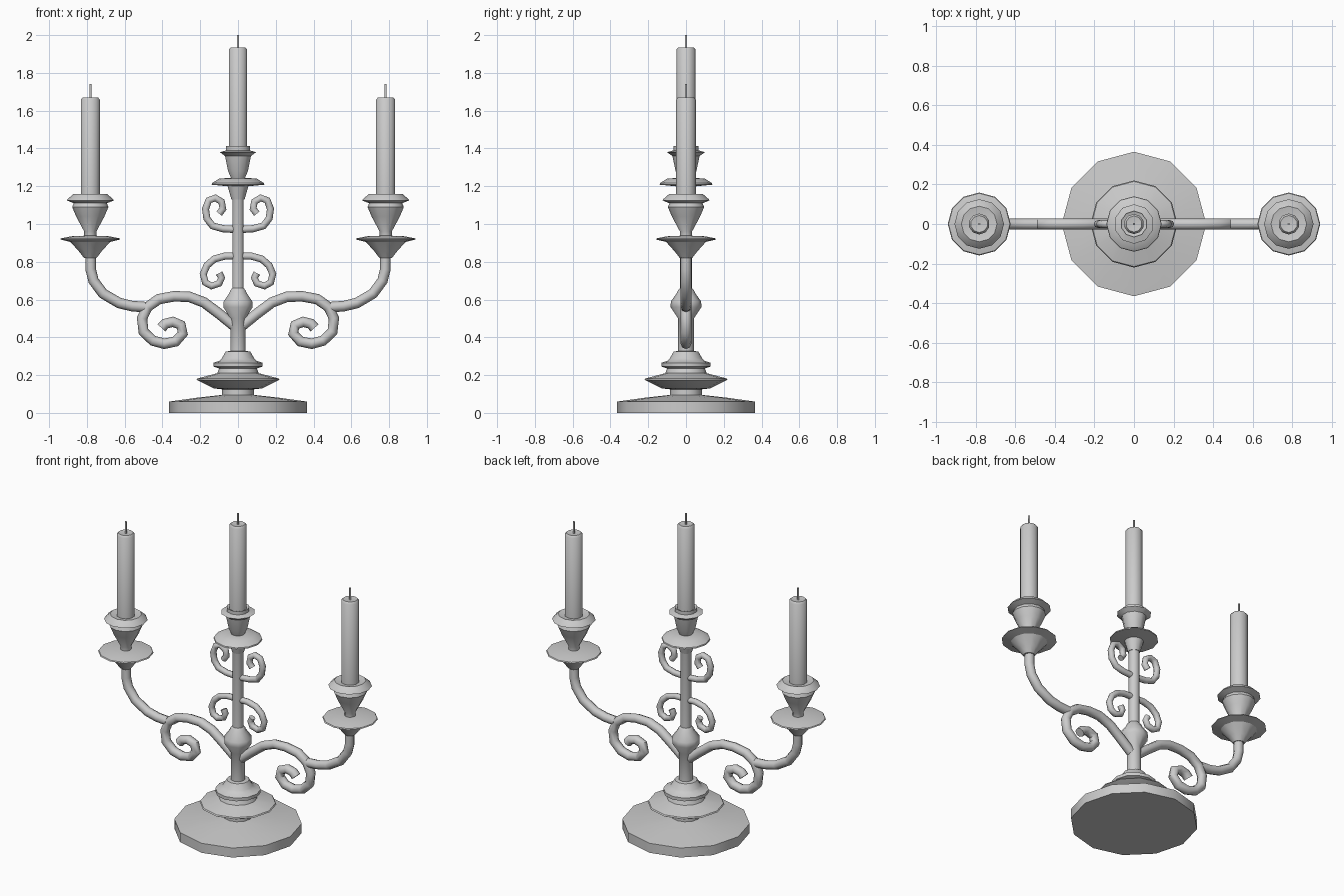
import bpy, bmesh, math


def smooth(ob, angle):
    bpy.ops.object.select_all(action='DESELECT')
    ob.select_set(True)
    bpy.context.view_layer.objects.active = ob
    bpy.ops.object.shade_smooth_by_angle(angle=math.radians(angle))


def lathe(name, profile, sides=12, x=0.0, angle=35):
    """Closed turned part from (radius, height) pairs, bottom to top."""
    bm = bmesh.new()
    rings = []
    for r, z in profile:
        rings.append([bm.verts.new((r * math.sin(2 * math.pi * i / sides),
                                    r * math.cos(2 * math.pi * i / sides), z))
                      for i in range(sides)])
    for a, b in zip(rings, rings[1:]):
        for i in range(sides):
            j = (i + 1) % sides
            bm.faces.new((a[i], a[j], b[j], b[i]))
    bm.faces.new(rings[0])
    bm.faces.new(rings[-1])
    bmesh.ops.recalc_face_normals(bm, faces=bm.faces)
    me = bpy.data.meshes.new(name)
    bm.to_mesh(me)
    bm.free()
    ob = bpy.data.objects.new(name, me)
    ob.location.x = x
    bpy.context.collection.objects.link(ob)
    smooth(ob, angle)
    return ob


def tube(name, path, radius, side):
    """Round bar along (x, z) points, mirrored by side = +1 / -1."""
    cu = bpy.data.curves.new(name, 'CURVE')
    cu.dimensions = '3D'
    cu.bevel_depth = radius
    cu.bevel_resolution = 2
    cu.use_fill_caps = True
    sp = cu.splines.new('POLY')
    sp.points.add(len(path) - 1)
    for p, (x, z) in zip(sp.points, path):
        p.co = (side * x, 0, z, 1)
    ob = bpy.data.objects.new(name, cu)
    bpy.context.collection.objects.link(ob)
    bpy.ops.object.select_all(action='DESELECT')
    ob.select_set(True)
    bpy.context.view_layer.objects.active = ob
    bpy.ops.object.convert(target='MESH')
    smooth(bpy.context.object, 50)


def candle(name, x, r, bottom, top, tip):
    lathe(name, [(r, bottom), (r, top - 0.012), (r - 0.01, top), (0.012, top - 0.004)], 10, x, 40)
    lathe(name + "_wick", [(0.006, top - 0.02), (0.006, tip)], 6, x, 65)


# Stepped base
lathe("base", [(0.365, 0), (0.365, 0.06), (0.22, 0.08), (0.085, 0.095), (0.085, 0.125),
               (0.13, 0.13), (0.22, 0.175), (0.215, 0.182), (0.11, 0.21), (0.1, 0.235),
               (0.13, 0.245), (0.13, 0.265), (0.1, 0.275), (0.085, 0.29), (0.065, 0.325),
               (0.04, 0.328)])

# Central stem with knop
lathe("stem", [(0.042, 0.32), (0.042, 0.5), (0.082, 0.56), (0.08, 0.59), (0.048, 0.635),
               (0.042, 0.65), (0.032, 0.66), (0.032, 1.14), (0.045, 1.19)], 10, 0, 40)

# Central drip pan, cup and candle
lathe("center_pan", [(0.035, 1.13), (0.055, 1.2), (0.14, 1.208), (0.138, 1.216),
                     (0.1, 1.24), (0.035, 1.245)])
lathe("center_cup", [(0.035, 1.235), (0.055, 1.28), (0.072, 1.36), (0.1, 1.38),
                     (0.066, 1.39), (0.066, 1.412), (0.05, 1.405)], 10, 0, 40)
candle("center_candle", 0, 0.051, 1.38, 1.935, 2.0)

# Scroll paths, traced on the right side
ARM_SCROLL = [(0.02, 0.46), (0.1, 0.525), (0.18, 0.585), (0.26, 0.615), (0.34, 0.617),
              (0.42, 0.602), (0.48, 0.56), (0.508, 0.5), (0.5, 0.43), (0.45, 0.382),
              (0.39, 0.366), (0.33, 0.378), (0.292, 0.42), (0.302, 0.465), (0.345, 0.482),
              (0.385, 0.472), (0.405, 0.45)]
ARM_BRANCH = [(0.49, 0.56), (0.56, 0.565), (0.63, 0.582), (0.715, 0.632), (0.765, 0.7),
              (0.78, 0.76), (0.78, 0.84)]
UPPER_SCROLL = [(0.0, 0.97), (0.08, 0.975), (0.135, 0.99), (0.165, 1.03), (0.172, 1.08),
                (0.155, 1.125), (0.12, 1.138), (0.087, 1.118), (0.08, 1.08), (0.1, 1.055)]
LOWER_SCROLL = [(0.0, 0.83), (0.07, 0.83), (0.125, 0.815), (0.165, 0.78), (0.184, 0.735),
                (0.173, 0.69), (0.14, 0.672), (0.1, 0.685), (0.087, 0.715), (0.1, 0.74)]

for side, tag in ((-1, "left"), (1, "right")):
    x = side * 0.782
    # Curled arm, branch and small stem scrolls
    tube(tag + "_arm_scroll", ARM_SCROLL, 0.028, side)
    tube(tag + "_arm_branch", ARM_BRANCH, 0.028, side)
    tube(tag + "_upper_scroll", UPPER_SCROLL, 0.019, side)
    tube(tag + "_lower_scroll", LOWER_SCROLL, 0.019, side)
    # Side drip pan, cup and candle
    lathe(tag + "_pan", [(0.033, 0.82), (0.06, 0.855), (0.105, 0.905), (0.159, 0.918),
                         (0.155, 0.924), (0.1, 0.935), (0.03, 0.938)], 12, x)
    lathe(tag + "_cup", [(0.032, 0.93), (0.032, 0.96), (0.075, 1.04), (0.096, 1.09),
                         (0.088, 1.11), (0.125, 1.125), (0.12, 1.132), (0.09, 1.158),
                         (0.05, 1.15)], 12, x)
    candle(tag + "_candle", x, 0.053, 1.13, 1.67, 1.74)
